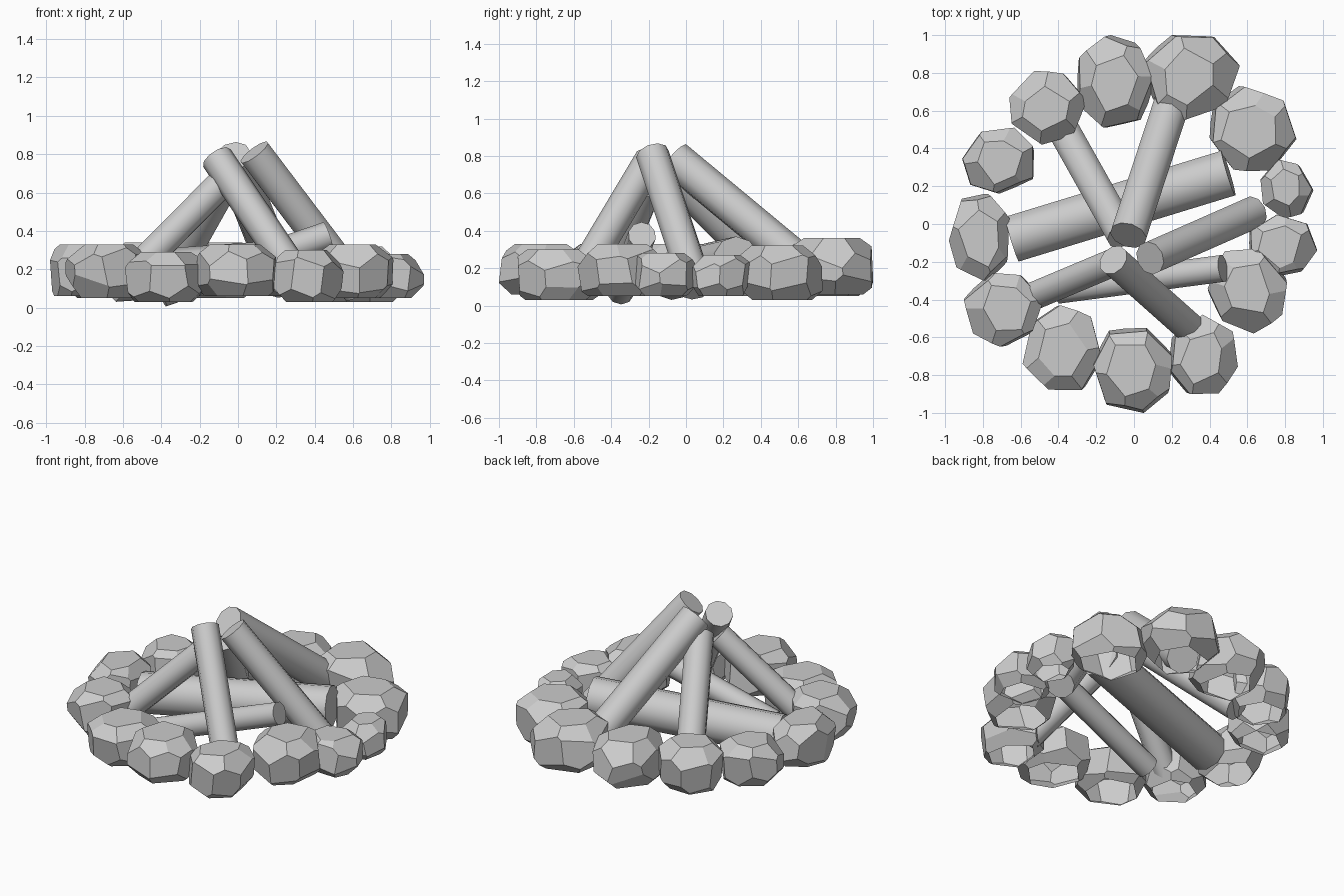
import bpy, bmesh, math, random
from mathutils import Vector, Matrix

if "Cube" in bpy.data.objects:
    bpy.data.objects.remove(bpy.data.objects["Cube"])

random.seed(7)


def finish(bm, name):
    mesh = bpy.data.meshes.new(name)
    bm.to_mesh(mesh)
    bm.free()
    obj = bpy.data.objects.new(name, mesh)
    bpy.context.collection.objects.link(obj)
    return obj


def log(name, a, b, r):
    """Ten-sided log running from a to b."""
    a, b = Vector(a), Vector(b)
    d = b - a
    mat = Matrix.Translation((a + b) / 2) @ d.to_track_quat('Z', 'Y').to_matrix().to_4x4()
    bm = bmesh.new()
    bmesh.ops.create_cone(bm, cap_ends=True, segments=10, radius1=r, radius2=r,
                          depth=d.length, matrix=mat)
    obj = finish(bm, name)
    obj.data.shade_smooth()
    obj.data.set_sharp_from_angle(angle=math.radians(45))


def chisel(bm, ang, elev, dist):
    """Cut off everything beyond a plane and cap the cut."""
    n = Vector((math.cos(ang) * math.cos(elev), math.sin(ang) * math.cos(elev), math.sin(elev)))
    res = bmesh.ops.bisect_plane(bm, geom=bm.verts[:] + bm.edges[:] + bm.faces[:], dist=1e-5,
                                 plane_co=n * dist, plane_no=n, clear_outer=True)
    edges = [e for e in res['geom_cut'] if isinstance(e, bmesh.types.BMEdge)]
    if edges:
        bmesh.ops.holes_fill(bm, edges=edges, sides=0)


def stone(name, x0, x1, y0, y1, tip, z0, z1):
    """Chiselled boulder with one pointed corner, open underneath, fitted to a box."""
    bm = bmesh.new()
    bmesh.ops.create_cube(bm, size=2, matrix=Matrix.Diagonal((1.5, 1.5, .62, 1)))
    tip = math.radians(tip)
    # upright sides, then upper and lower bevels
    for i in range(7):
        far = i in (0, 6)
        chisel(bm, tip + math.tau * (i + .5 + random.uniform(-.12, .12)) / 7,
               math.radians(random.uniform(-10, 10)), .98 if far else random.uniform(.87, .93))
    for i in range(6):
        chisel(bm, tip + math.tau * (i + random.uniform(-.2, .2)) / 6,
               math.radians(random.uniform(42, 58)), random.uniform(.79, .87))
    for i in range(6):
        chisel(bm, tip + math.tau * (i + .5 + random.uniform(-.2, .2)) / 6,
               math.radians(random.uniform(-52, -38)), random.uniform(.85, .95))
    for k, (lo, hi) in enumerate(((x0, x1), (y0, y1), (z0, z1))):
        vals = [v.co[k] for v in bm.verts]
        m, s = min(vals), (hi - lo) / (max(vals) - min(vals))
        for v in bm.verts:
            v.co[k] = lo + (v.co[k] - m) * s
    bmesh.ops.recalc_face_normals(bm, faces=bm.faces)
    bm.normal_update()
    bottom = [f for f in bm.faces if f.normal.z < -.99]
    bmesh.ops.delete(bm, geom=bottom, context='FACES_ONLY')
    finish(bm, name)


# Ring of stones: x range, y range, direction of the pointed corner, z range
stones = [
    (-.66, -.25, .42, .81, 60, .05, .34),
    (-.30, .10, .51, 1.0, 100, .05, .34),
    (.05, .56, .55, 1.0, 10, .06, .36),
    (.40, .86, .28, .73, -10, .03, .32),
    (.67, .95, .03, .34, -50, .05, .27),
    (.61, .97, -.28, .05, -5, .05, .28),
    (.39, .81, -.58, -.13, -30, .05, .33),
    (.18, .55, -.90, -.48, 40, .03, .30),
    (-.22, .20, -1.0, -.55, -80, .06, .33),
    (-.59, -.17, -.88, -.43, 95, .03, .29),
    (-.90, -.48, -.65, -.26, 215, .05, .33),
    (-.98, -.66, -.30, .16, 75, .06, .33),
    (-.91, -.53, .16, .51, 225, .05, .31),
]
for i, s in enumerate(stones):
    stone(f"ring_stone_{i + 1}", *s)

# Leaning logs
log("leaning_log_back", (-.03, -.06, .785), (.23, .73, .13), .10)
log("leaning_log_right", (.085, -.18, .81), (.63, .06, .09), .09)
log("leaning_log_front", (-.11, -.19, .78), (.34, -.59, .11), .085)
log("leaning_log_back_left", (-.06, -.06, .68), (-.38, .51, .11), .088)
log("leaning_log_front_left", (-.10, -.20, .635), (-.60, -.41, .13), .078)

# Logs lying across the fire bed
log("lying_log_large", (-.645, -.08, .16), (.50, .27, .24), .13)
log("lying_log_small", (-.40, -.35, .077), (.47, -.235, .375), .075)
